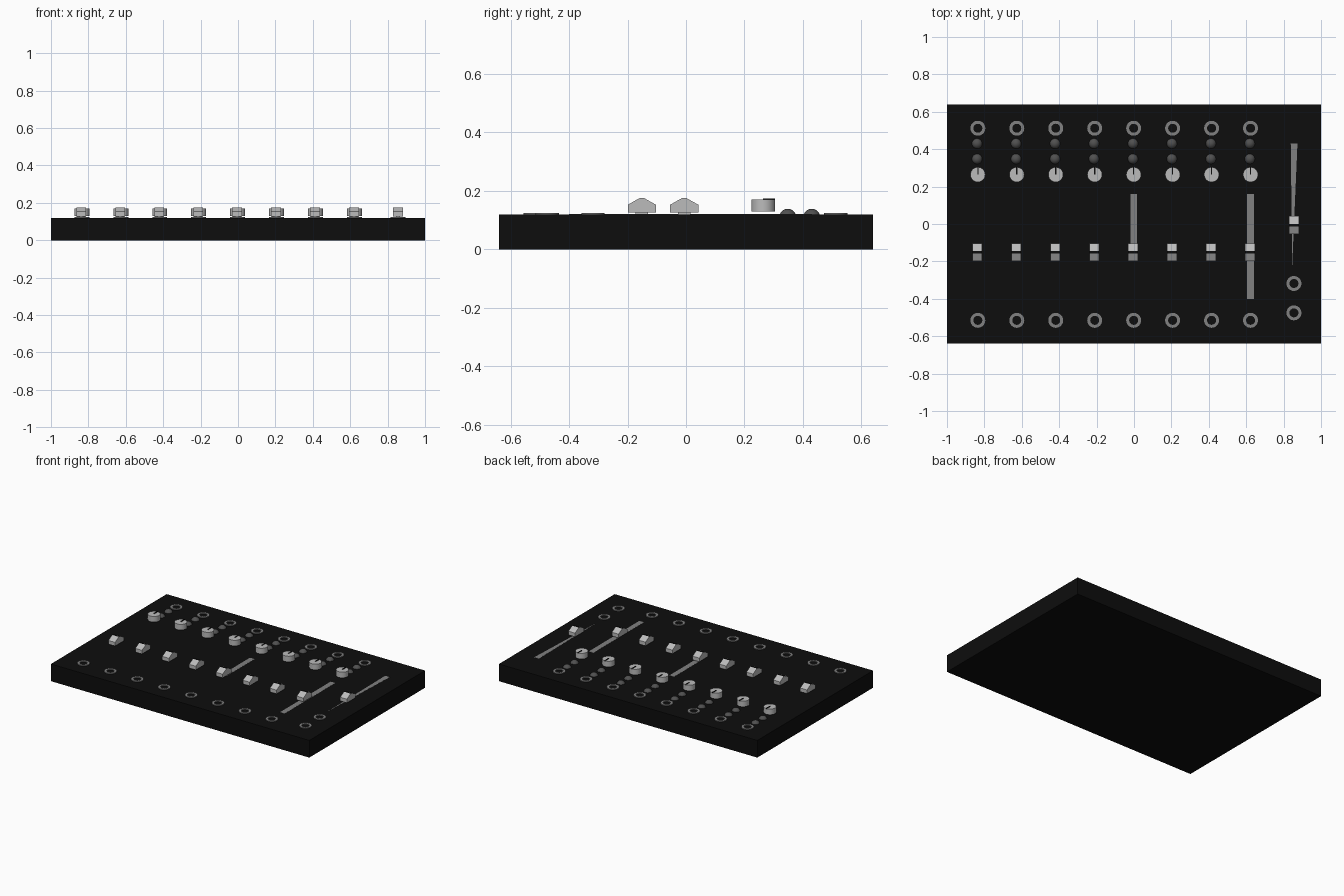
import bpy, bmesh, math
from mathutils import Matrix

if "Cube" in bpy.data.objects:
    bpy.data.objects.remove(bpy.data.objects["Cube"])

TOP = 0.12
CHANNELS = [-0.835 + 0.2083 * i for i in range(8)]
MASTER_X = 0.855


def material(name, v):
    m = bpy.data.materials.new(name)
    m.diffuse_color = (v, v, v, 1)
    m.use_nodes = True
    m.node_tree.nodes["Principled BSDF"].inputs["Base Color"].default_value = m.diffuse_color
    return m


black = material("black", 0.004)
metal = material("dark_metal", 0.22)
rubber = material("dark_rubber", 0.08)


def mesh_from(name, bm, *mats):
    bmesh.ops.recalc_face_normals(bm, faces=bm.faces)
    me = bpy.data.meshes.new(name)
    bm.to_mesh(me)
    bm.free()
    for m in mats:
        me.materials.append(m)
    return me


def place(name, me, x, y, z=0.0):
    ob = bpy.data.objects.new(name, me)
    ob.location = (x, y, z)
    bpy.context.collection.objects.link(ob)
    return ob


def box_into(bm, size, centre):
    bmesh.ops.create_cube(bm, size=1, matrix=Matrix.Translation(centre) @ Matrix.Diagonal((*size, 1)))


def box(name, size, centre, *mats):
    bm = bmesh.new()
    box_into(bm, size, centre)
    return mesh_from(name, bm, *mats)


def prism(name, pts, z0, z1, *mats):
    bm = bmesh.new()
    f = bm.faces.new([bm.verts.new((x, y, z0)) for x, y in pts])
    new = bmesh.ops.extrude_face_region(bm, geom=[f])["geom"]
    bmesh.ops.translate(bm, vec=(0, 0, z1 - z0), verts=[v for v in new if isinstance(v, bmesh.types.BMVert)])
    return mesh_from(name, bm, *mats)


def lathe(name, profile, sides, *mats):
    # closed (r, z) section turned about z
    bm = bmesh.new()
    rings = [[bm.verts.new((r * math.cos(a), r * math.sin(a), z)) for r, z in profile]
             for a in (2 * math.pi * i / sides for i in range(sides))]
    n = len(profile)
    for i in range(sides):
        a, b = rings[i], rings[(i + 1) % sides]
        for j in range(n):
            bm.faces.new((a[j], b[j], b[(j + 1) % n], a[(j + 1) % n]))
    return mesh_from(name, bm, *mats)


def smooth(me, angle=40):
    me.shade_smooth()
    me.set_sharp_from_angle(angle=math.radians(angle))


# Fader cap: ridged profile in y-z, extruded along x, with a dark ridge line and a stem
def fader_cap():
    bm = bmesh.new()
    prof = [(-0.048, 0.007), (0.048, 0.007), (0.048, 0.033), (0.007, 0.056), (-0.007, 0.056), (-0.048, 0.033)]
    f = bm.faces.new([bm.verts.new((-0.026, y, z)) for y, z in prof])
    new = bmesh.ops.extrude_face_region(bm, geom=[f])["geom"]
    bmesh.ops.translate(bm, vec=(0.052, 0, 0), verts=[v for v in new if isinstance(v, bmesh.types.BMVert)])
    for face in bm.faces:
        if all(v.co.z > 0.05 for v in face.verts):
            face.material_index = 1
    box_into(bm, (0.02, 0.042, 0.02), (0, 0, 0))
    return mesh_from("fader_cap", bm, grey, black)


grey = material("grey", 0.5)

# Shared part meshes
ring = lathe("socket_ring", [(0.024, 0), (0.040, 0), (0.040, 0.005), (0.024, 0.005)], 32, metal)
smooth(ring)
bm = bmesh.new()
bmesh.ops.create_uvsphere(bm, u_segments=24, v_segments=12, radius=0.029)
dome = mesh_from("button", bm, rubber)
smooth(dome, 60)
bm = bmesh.new()
bmesh.ops.create_cone(bm, cap_ends=True, segments=32, radius1=0.040, radius2=0.040, depth=0.04)
knob = mesh_from("knob", bm, grey)
smooth(knob)
pointer = box("knob_pointer", (0.006, 0.040, 0.008), (0, 0.020, 0), black)
cap = fader_cap()

# Case
place("case", box("case", (2, 1.28, TOP), (0, 0, TOP / 2), black), 0, 0)

# Channel strips
for i, x in enumerate(CHANNELS, 1):
    place(f"input_socket_{i}", ring, x, 0.512, TOP)
    place(f"output_socket_{i}", ring, x, -0.515, TOP)
    for j, y in enumerate((0.430, 0.348), 1):
        place(f"button_{i}_{j}", dome, x - 0.004, y, 0.110)
    place(f"knob_{i}", knob, x, 0.264, 0.150)
    place(f"knob_pointer_{i}", pointer, x, 0.264, 0.170)
    place(f"fader_{i}", cap, x - 0.003, -0.151, TOP)

# Fader tracks lying flush with the panel, where they show
w = 0.018
for i, y0, y1 in ((5, -0.15, 0.16), (8, -0.40, 0.16)):
    track = prism("fader_track", [(-w, y0), (w, y0), (w, y1), (-w, y1)], TOP - 0.01, TOP + 0.0006, metal)
    place(f"fader_track_{i}", track, CHANNELS[i - 1], 0)

# Master strip: tapering track, fader and two sockets
track = prism("master_track", [(0.846, -0.22), (0.874, 0.43), (0.838, 0.43)], TOP - 0.01, TOP + 0.0006, metal)
place("master_track", track, 0, 0)
place("master_fader", cap, MASTER_X, -0.006, TOP)
place("left_socket", ring, MASTER_X, -0.318, TOP)
place("right_socket", ring, MASTER_X, -0.475, TOP)
